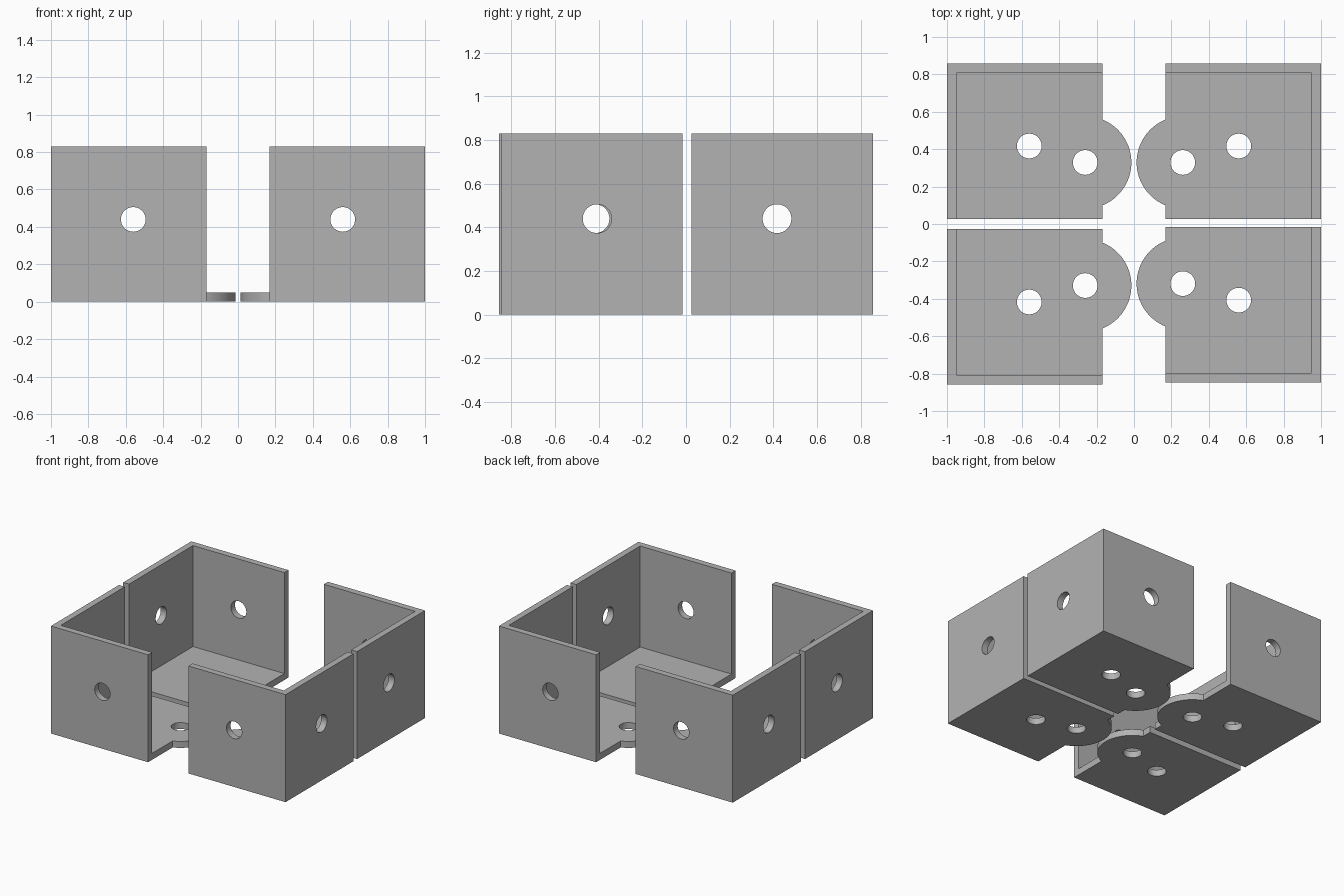
import bpy, bmesh, math
from mathutils import Vector

default = bpy.data.objects.get("Cube")
if default:
    bpy.data.objects.remove(default, do_unlink=True)

SIZE, WALL = 0.831, 0.05          # bracket edge length, plate thickness
HOLE_R, HOLE = 0.066, 0.44        # bolt hole radius, distance from the outer corner
TAB_R, TAB_U, TAB_V = 0.247, 0.739, 0.528

steel = bpy.data.materials.new("grey steel")
steel.use_nodes = True
colour = (0.45, 0.45, 0.45, 1)
steel.diffuse_color = colour
steel.node_tree.nodes["Principled BSDF"].inputs["Base Color"].default_value = colour


def prism(name, outline, z0, z1):
    """Extrude a flat outline straight up between two heights."""
    bm = bmesh.new()
    face = bm.faces.new([bm.verts.new((x, y, z0)) for x, y in outline])
    top = bmesh.ops.extrude_face_region(bm, geom=[face])["geom"]
    bmesh.ops.translate(bm, vec=(0, 0, z1 - z0),
                        verts=[g for g in top if isinstance(g, bmesh.types.BMVert)])
    bmesh.ops.recalc_face_normals(bm, faces=bm.faces)
    mesh = bpy.data.meshes.new(name)
    bm.to_mesh(mesh)
    bm.free()
    obj = bpy.data.objects.new(name, mesh)
    bpy.context.collection.objects.link(obj)
    return obj


def drill(centre, axis):
    """Round cutter through one plate."""
    bpy.ops.mesh.primitive_cylinder_add(vertices=48, radius=HOLE_R, depth=4 * WALL, location=centre)
    obj = bpy.context.object
    obj.rotation_euler = Vector(axis).to_track_quat('Z', 'Y').to_euler()
    return obj


def bracket(name, corner_x, corner_y):
    sx, sy = math.copysign(1, corner_x), math.copysign(1, corner_y)

    def place(u, v):
        return corner_x - sx * u, corner_y - sy * v

    # Square block with a round tab on its inner side
    half = math.acos((SIZE - TAB_U) / TAB_R)
    arc = [half * (2 * i / 64 - 1) for i in range(65)]
    outline = [(0, 0), (SIZE, 0)]
    outline += [(TAB_U + TAB_R * math.cos(a), TAB_V + TAB_R * math.sin(a)) for a in arc]
    outline += [(SIZE, SIZE), (0, SIZE)]
    body = prism(name, [place(u, v) for u, v in outline], 0, SIZE)

    # Pocket that leaves the floor and two outer walls
    pocket = [(WALL, WALL), (1.2, WALL), (1.2, 1.2), (WALL, 1.2)]
    cutters = [prism("pocket_cutter", [place(u, v) for u, v in pocket], WALL, 1.2)]

    # Bolt holes in floor, tab and both walls
    cutters.append(drill((*place(HOLE, HOLE), WALL / 2), (0, 0, 1)))
    cutters.append(drill((*place(TAB_U, TAB_V), WALL / 2), (0, 0, 1)))
    cutters.append(drill((*place(WALL / 2, HOLE), HOLE), (1, 0, 0)))
    cutters.append(drill((*place(HOLE, WALL / 2), HOLE), (0, 1, 0)))

    for cutter in cutters:
        cutter.hide_render = True
        cut = body.modifiers.new("cut", 'BOOLEAN')
        cut.operation, cut.solver, cut.object = 'DIFFERENCE', 'EXACT', cutter

    # Bake the cuts and discard the cutters
    bpy.context.view_layer.update()
    depsgraph = bpy.context.evaluated_depsgraph_get()
    baked = bpy.data.meshes.new_from_object(body.evaluated_get(depsgraph))
    body.modifiers.clear()
    body.data = baked
    for cutter in cutters:
        bpy.data.objects.remove(cutter, do_unlink=True)

    body.data.materials.clear()
    body.data.materials.append(steel)
    bpy.ops.object.select_all(action='DESELECT')
    body.select_set(True)
    bpy.context.view_layer.objects.active = body
    bpy.ops.object.shade_smooth_by_angle(angle=math.radians(30))


bracket("back_left_bracket", 1, 0.857)
bracket("back_right_bracket", -1, 0.857)
bracket("front_left_bracket", 1, -0.847)
bracket("front_right_bracket", -1, -0.857)
